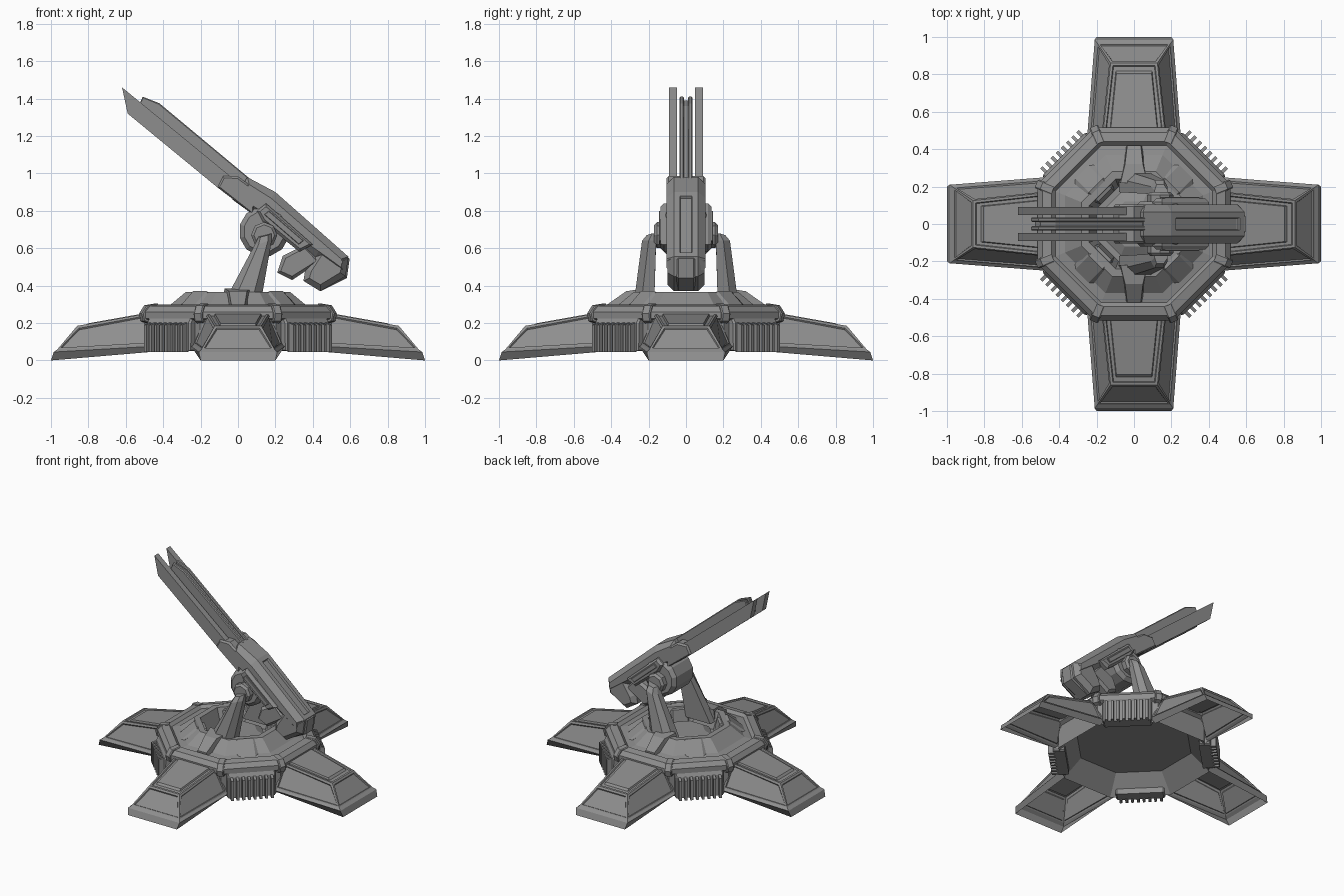
import bpy, bmesh
from math import cos, sin, pi, radians
from mathutils import Matrix

cube = bpy.data.objects.get("Cube")
if cube:
    bpy.data.objects.remove(cube)

grey = bpy.data.materials.new("gun_metal_grey")
grey.use_nodes = True
colour = (0.27, 0.27, 0.27, 1)
grey.diffuse_color = colour
grey.node_tree.nodes["Principled BSDF"].inputs["Base Color"].default_value = colour


def finish(name, bm, turn=0, solid=True):
    """Turn a bmesh into an object rotated about z."""
    if solid:
        bmesh.ops.recalc_face_normals(bm, faces=bm.faces)
    bmesh.ops.transform(bm, matrix=Matrix.Rotation(turn, 4, "Z"), verts=bm.verts)
    mesh = bpy.data.meshes.new(name)
    bm.to_mesh(mesh)
    bm.free()
    mesh.materials.append(grey)
    obj = bpy.data.objects.new(name, mesh)
    bpy.context.collection.objects.link(obj)
    return obj


def loft(bm, rings, closed=True, caps=(True, True)):
    """Skin a list of point rings; returns side faces row by row."""
    rows = [[bm.verts.new(p) for p in ring] for ring in rings]
    n = len(rows[0])
    sides = []
    for a, b in zip(rows, rows[1:]):
        for i in range(n if closed else n - 1):
            j = (i + 1) % n
            sides.append(bm.faces.new((a[i], a[j], b[j], b[i])))
    ends = [bm.faces.new(r) for r, c in zip((rows[0], rows[-1]), caps) if c]
    return sides, ends


def inset(bm, faces, thickness, depth):
    bm.normal_update()
    bmesh.ops.inset_individual(bm, faces=faces, thickness=thickness, depth=depth)


def prism(name, outline, y0, y1, chamfer=0, panel=None, turn=0):
    """Extrude an x-z outline along y, with chamfered ends and an optional sunk panel."""
    bm = bmesh.new()
    rings = [[(x, y, z) for x, z in outline] for y in (y0 + chamfer, y1 - chamfer)]
    sides, ends = loft(bm, rings)
    bmesh.ops.recalc_face_normals(bm, faces=bm.faces)
    if panel is not None:
        inset(bm, [sides[panel]], 0.045, 0)
        inset(bm, [sides[panel]], 0.006, -0.015)
    if chamfer:
        inset(bm, ends, chamfer, chamfer)
    return finish(name, bm, turn)


def octagon(name, profile, caps):
    """Stack octagons given as (flat distance, height)."""
    bm = bmesh.new()
    rings = []
    for flat, z in profile:
        r = flat / cos(pi / 8)
        rings.append([(r * cos(pi / 8 + k * pi / 4), r * sin(pi / 8 + k * pi / 4), z)
                      for k in range(8)])
    loft(bm, rings, caps=caps)
    return finish(name, bm)


# Octagonal base shell, raised collar and pit
octagon("base_shell", [(0.49, 0.05), (0.49, 0.21), (0.515, 0.225), (0.515, 0.26),
                       (0.49, 0.29), (0.44, 0.30), (0.42, 0.28), (0.37, 0.29),
                       (0.28, 0.365), (0.24, 0.365), (0.2, 0.25)], (False, True))
octagon("base_underside", [(0.49, 0.05), (0.37, 0.17)], (False, True))
octagon("pit_pedestal", [(0.17, 0.24), (0.17, 0.28), (0.12, 0.31)], (False, True))

# Corner clamps on the rim
for k in range(8):
    prism("rim_clamp", [(0.5, 0.19), (0.555, 0.21), (0.565, 0.25), (0.535, 0.295), (0.47, 0.305)],
          -0.025, 0.025, 0.006, turn=pi / 8 + k * pi / 4)

# Four hollow armoured feet with a lip and sunk panels
levels = [(0.47, 0.21, 1.0, 0.2, 0.045, 0.0),
          (0.47, 0.25, 0.985, 0.21, 0.075, 0.045),
          (0.47, 0.238, 0.965, 0.195, 0.085, 0.06),
          (0.49, 0.165, 0.86, 0.125, 0.25, 0.185)]
for k in range(4):
    bm = bmesh.new()
    rings = [[(xi, -wi, zi), (xo, -wo, zo), (xo, wo, zo), (xi, wi, zi)]
             for xi, wi, xo, wo, zi, zo in levels]
    sides, ends = loft(bm, rings, closed=False, caps=(False, True))
    panels = sides[-3:] + ends
    inset(bm, panels, 0.018, 0)
    inset(bm, panels, 0.006, -0.008)
    finish("foot_armour", bm, k * pi / 2, solid=False)
    # Raised top plate
    bm = bmesh.new()
    loft(bm, [[(0.5, -w, 0.236 + h), (0.82 - h, -w * 0.75, 0.182 + h),
               (0.82 - h, w * 0.75, 0.182 + h), (0.5, w, 0.236 + h)]
              for w, h in ((0.13, 0), (0.125, 0.016))])
    finish("foot_top_plate", bm, k * pi / 2)

# Vents with cooling fins on the diagonal sides
for k in range(4):
    turn = pi / 4 + k * pi / 2
    prism("vent_block", [(0.45, 0.05), (0.53, 0.05), (0.53, 0.2), (0.515, 0.225), (0.45, 0.225)],
          -0.165, 0.165, 0.01, turn=turn)
    for i in range(8):
        y = -0.137 + i * 0.039
        prism("vent_fin", [(0.52, 0.045), (0.565, 0.045), (0.565, 0.19), (0.52, 0.205)],
              y - 0.009, y + 0.009, turn=turn)

# Leaning struts with buttresses, one pair per side
for s in (1, -1):
    bm = bmesh.new()
    loft(bm, [[(-0.08, s * 0.17, 0.3), (0.12, s * 0.17, 0.3), (0.12, s * 0.24, 0.3),
               (0.07, s * 0.28, 0.3), (-0.03, s * 0.28, 0.3), (-0.08, s * 0.24, 0.3)],
              [(0.09, s * 0.16, 0.62), (0.18, s * 0.16, 0.64), (0.18, s * 0.2, 0.64),
               (0.16, s * 0.235, 0.64), (0.11, s * 0.235, 0.62), (0.09, s * 0.2, 0.62)],
              [(0.11, s * 0.15, 0.665), (0.18, s * 0.15, 0.68), (0.18, s * 0.18, 0.68),
               (0.16, s * 0.21, 0.67), (0.12, s * 0.21, 0.66), (0.11, s * 0.18, 0.66)]])
    finish("strut", bm)
    bm = bmesh.new()
    loft(bm, [[(-w, s * y, 0.26), (w, s * y, 0.26), (w * 0.8, s * y, z), (-w * 0.8, s * y, z)]
              for w, y, z in ((0.045, 0.42, 0.3), (0.06, 0.32, 0.37), (0.09, 0.22, 0.385))])
    finish("strut_buttress", bm)
    # Collar blocks on the diagonals
    for t in (1, -1):
        prism("collar_block", [(0.4, 0.28), (0.29, 0.37), (0.22, 0.35), (0.2, 0.25)],
              -0.07, 0.07, 0.02, turn=s * pi / 2 + t * pi / 4)
    # Axle cap
    prism("axle_cap", [(0.14 + 0.07 * cos(a * pi / 4), 0.67 + 0.07 * sin(a * pi / 4))
                       for a in range(8)], min(s * 0.1, s * 0.17), max(s * 0.1, s * 0.17), 0.015)

# Pivot drum
prism("pivot_drum", [(0.14 + 0.135 * cos(radians(15 + 30 * a)), 0.69 + 0.135 * sin(radians(15 + 30 * a)))
                     for a in range(12)], -0.12, 0.12, 0.025)

# Gun housing with sunk top panel
prism("gun_housing", [(0.05, 0.98), (0.2, 0.9), (0.59, 0.555), (0.57, 0.46), (0.41, 0.55),
                      (0.08, 0.78), (-0.03, 0.86)], -0.105, 0.105, 0.04, panel=1)
prism("barrel_sleeve", [(-0.11, 0.925), (-0.08, 0.985), (0.0, 0.985), (0.1, 0.91), (0.08, 0.78)],
      -0.105, 0.105, 0.012)

# Counterweight and lower box
prism("counterweight", [(0.44, 0.6), (0.59, 0.55), (0.575, 0.45), (0.44, 0.37), (0.35, 0.425),
                        (0.36, 0.49)], -0.1, 0.1, 0.035)
prism("counterweight_core", [(0.5, 0.6), (0.597, 0.545), (0.582, 0.44), (0.44, 0.37), (0.42, 0.45)],
      -0.05, 0.05, 0.01)
prism("lower_box", [(0.21, 0.47), (0.29, 0.43), (0.44, 0.53), (0.36, 0.62), (0.24, 0.56)],
      -0.085, 0.085, 0.02)

# Side pods with a raised bar
for s in (1, -1):
    y = sorted((s * 0.07, s * 0.135))
    prism("side_pod", [(0.1, 0.8), (0.15, 0.84), (0.4, 0.62), (0.33, 0.58), (0.13, 0.74)], *y, 0.018)
    y = sorted((s * 0.12, s * 0.145))
    prism("side_pod_bar", [(0.14, 0.78), (0.165, 0.8), (0.35, 0.64), (0.325, 0.62)], *y, 0.004)

# Twin rails and centre barrel
for s in (1, -1):
    y = sorted((s * 0.048, s * 0.092))
    prism("outer_rail", [(-0.62, 1.46), (-0.59, 1.32), (-0.11, 0.925), (0.03, 0.86), (0.05, 0.91)], *y)
    y = sorted((s * 0.01, s * 0.036))
    prism("centre_barrel", [(-0.51, 1.41), (-0.42, 1.375), (0.06, 0.975), (0.02, 0.86), (-0.1, 0.945),
                            (-0.55, 1.315)], *y, 0.006)
prism("barrel_core", [(-0.5, 1.39), (-0.42, 1.36), (0.06, 0.96), (-0.08, 0.94), (-0.53, 1.32)],
      -0.015, 0.015)
